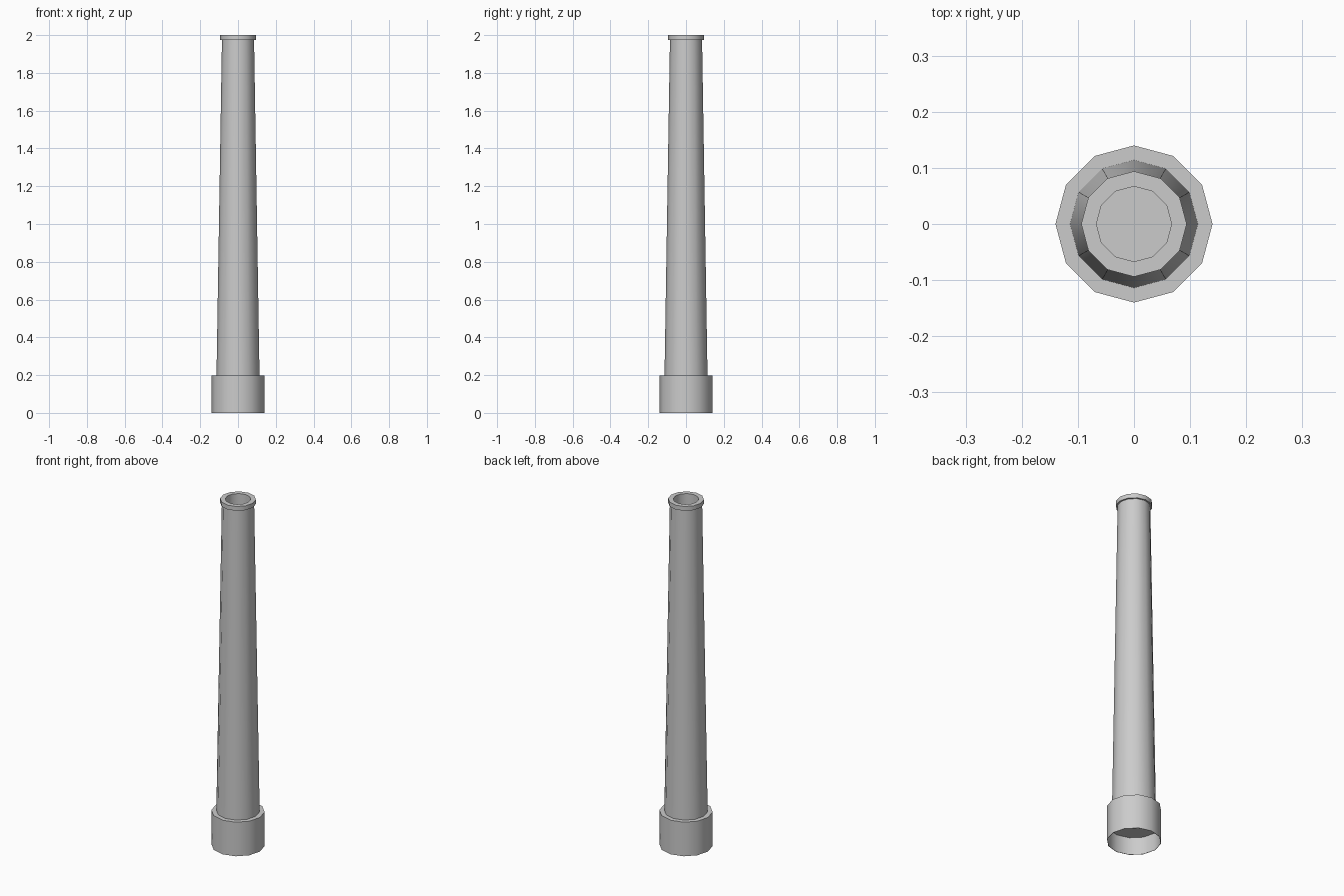
import bpy
import bmesh
import math

SIDES = 12

cube = bpy.data.objects.get("Cube")
if cube:
    bpy.data.objects.remove(cube, do_unlink=True)

grey = bpy.data.materials.new("plain_grey")
grey.use_nodes = True
grey.diffuse_color = (0.6, 0.6, 0.6, 1)
grey.node_tree.nodes["Principled BSDF"].inputs["Base Color"].default_value = (0.6, 0.6, 0.6, 1)


def lathe(name, profile):
    """Turn a (radius, height) profile around z; radius 0 closes it with a cap."""
    bm = bmesh.new()
    rings = []
    for r, z in profile:
        if r > 0:
            rings.append([bm.verts.new((r * math.cos(a), r * math.sin(a), z))
                          for a in (math.tau * i / SIDES for i in range(SIDES))])
    for low, high in zip(rings, rings[1:]):
        for i in range(SIDES):
            j = (i + 1) % SIDES
            bm.faces.new((low[i], low[j], high[j], high[i]))
    if profile[0][0] == 0:
        bm.faces.new(rings[0][::-1])
    if profile[-1][0] == 0:
        bm.faces.new(rings[-1])
    mesh = bpy.data.meshes.new(name)
    bm.to_mesh(mesh)
    bm.free()
    mesh.materials.append(grey)
    obj = bpy.data.objects.new(name, mesh)
    bpy.context.collection.objects.link(obj)
    bpy.ops.object.select_all(action="DESELECT")
    obj.select_set(True)
    bpy.context.view_layer.objects.active = obj
    bpy.ops.object.shade_smooth_by_angle(angle=math.radians(40))
    return obj


# Plinth, open underneath with a recessed ceiling
lathe("plinth", [(0, 0.1), (0.138, 0.1), (0.138, 0.0), (0.14, 0.0),
                 (0.14, 0.197), (0.112, 0.197)])

# Tapered shaft with a projecting rim and a flue sunk into the top
lathe("chimney_shaft", [(0.114, 0.19), (0.085, 1.975), (0.094, 1.975),
                        (0.094, 2.0), (0.067, 2.0), (0.067, 1.88), (0, 1.88)])
